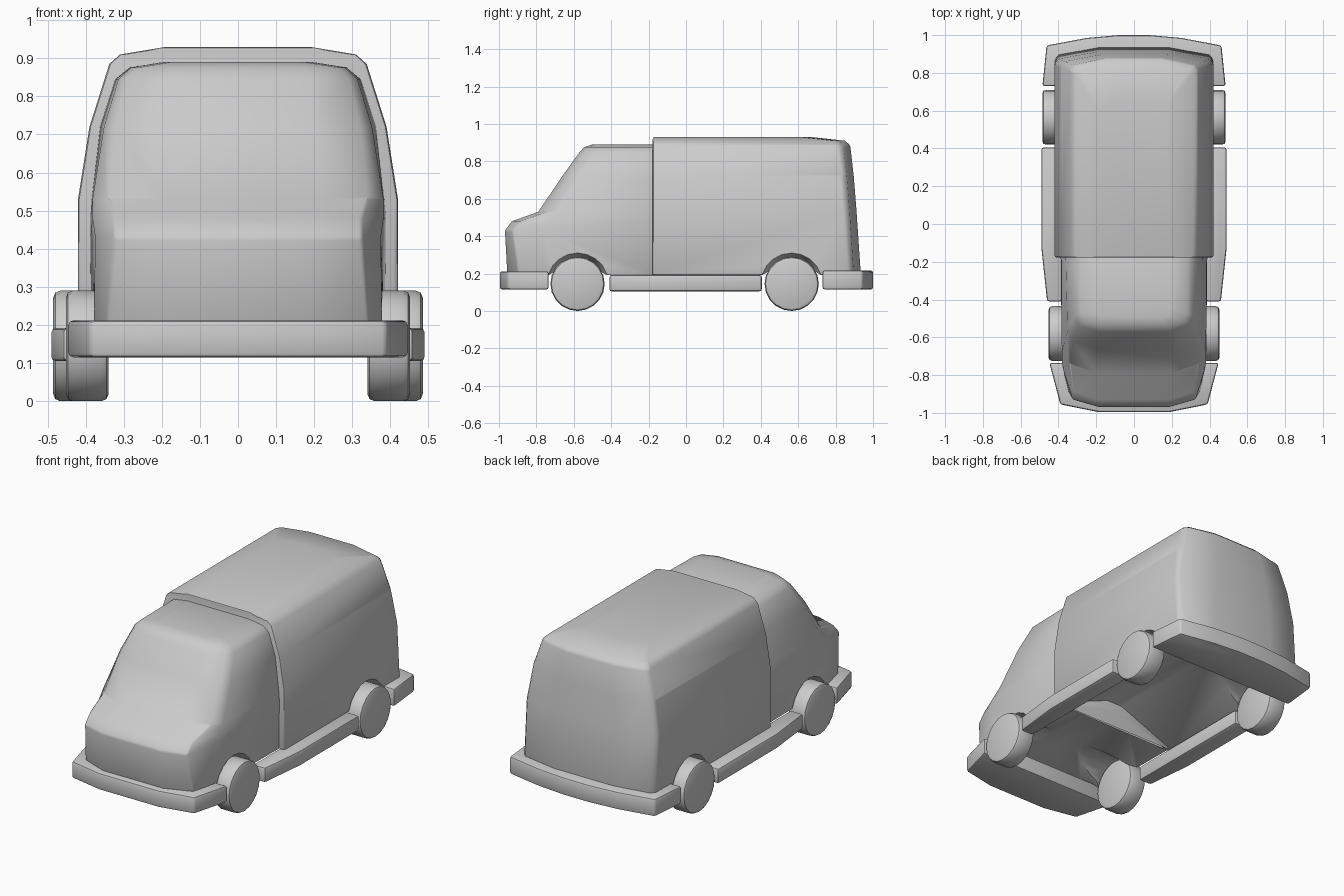
import bpy, bmesh, math

if "Cube" in bpy.data.objects:
    bpy.data.objects.remove(bpy.data.objects["Cube"])


def finish(ob, bevel, cutters=(), angle=40):
    """Bevel, cut, apply and smooth an object."""
    bpy.ops.object.select_all(action='DESELECT')
    bpy.context.view_layer.objects.active = ob
    ob.select_set(True)
    m = ob.modifiers.new("bevel", 'BEVEL')
    m.width, m.segments, m.limit_method = bevel, 2, 'ANGLE'
    m.angle_limit = math.radians(40)
    bpy.ops.object.modifier_apply(modifier=m.name)
    for c in cutters:
        m = ob.modifiers.new("arch", 'BOOLEAN')
        m.operation, m.solver, m.object = 'DIFFERENCE', 'EXACT', c
        bpy.ops.object.modifier_apply(modifier=m.name)
    bpy.ops.object.shade_smooth_by_angle(angle=math.radians(angle))


def loft(name, rings):
    """Skin a stack of (z, outline) slices and cap both ends."""
    bm = bmesh.new()
    loops = [[bm.verts.new((x, y, z)) for x, y in pts] for z, pts in rings]
    n = len(loops[0])
    for a, b in zip(loops, loops[1:]):
        for i in range(n):
            j = (i + 1) % n
            bm.faces.new((a[i], a[j], b[j], b[i]))
    bm.faces.new(loops[0])
    bm.faces.new(loops[-1])
    bmesh.ops.recalc_face_normals(bm, faces=bm.faces)
    me = bpy.data.meshes.new(name)
    bm.to_mesh(me)
    bm.free()
    ob = bpy.data.objects.new(name, me)
    bpy.context.collection.objects.link(ob)
    return ob


def both(half):
    """Mirror a half outline across x = 0."""
    return half + [(-x, y) for x, y in reversed(half)]


def round_part(name, s, x0, x1, y, r0, r1):
    """Wheel-shaped cone or cylinder from x0 (radius r0) out to x1 (radius r1)."""
    bpy.ops.mesh.primitive_cone_add(
        vertices=20, radius1=r0, radius2=r1, depth=x1 - x0,
        location=(s * (x0 + x1) / 2, y, 0.145), rotation=(0, s * math.pi / 2, 0))
    ob = bpy.context.object
    ob.name = name
    return ob


# Wheels and flared wheel arch cutters, joined by a channel across the floor
front_arches, rear_arches = [], []
for end, y, xi, xo, wall, arches in (
        ("front", -0.58, 0.34, 0.452, 0.38, front_arches),
        ("rear", 0.565, 0.37, 0.485, 0.42, rear_arches)):
    arches.append(round_part("axle_cutter", 1, -0.41, 0.41, y, 0.141, 0.141))
    for side, s in (("right", 1), ("left", -1)):
        w = round_part(f"{end}_{side}_wheel", s, xi, xo, y, 0.145, 0.145)
        finish(w, 0.018)
        arches.append(round_part("arch_cutter", s, wall - 0.06, wall + 0.06, y, 0.14, 0.19))

# Cab: horizontal slices, front centre / corner / side front / side back
cab_slices = [
    # z, front y, front x, corner x, corner y, side x, side y, back x
    (0.19, -0.955, 0.19, 0.345, -0.895, 0.378, -0.76, 0.385),
    (0.43, -0.968, 0.19, 0.325, -0.930, 0.375, -0.77, 0.388),
    (0.48, -0.930, 0.19, 0.325, -0.885, 0.382, -0.72, 0.388),
    (0.53, -0.790, 0.20, 0.340, -0.740, 0.382, -0.68, 0.384),
    (0.72, -0.662, 0.195, 0.322, -0.622, 0.352, -0.565, 0.362),
    (0.845, -0.572, 0.19, 0.292, -0.535, 0.314, -0.485, 0.322),
    (0.876, -0.545, 0.18, 0.26, -0.515, 0.28, -0.47, 0.285),
    (0.89, -0.500, 0.15, 0.175, -0.485, 0.19, -0.45, 0.195),
]
cab_floor = (0.29, both([(0.05, -0.66), (0.08, -0.64), (0.1, -0.6), (0.1, -0.165)]))
cab = loft("cab", [cab_floor] + [
    (z, both([(fx, fy), (cx, cy), (sx, sy), (bx, -0.165)]))
    for z, fy, fx, cx, cy, sx, sy, bx in cab_slices])
finish(cab, 0.008, front_arches)

# Cargo body: slices of half width and rear position, with a raised floor
body_slices = [(0.19, 0.42, 0.935), (0.53, 0.42, 0.912), (0.72, 0.39, 0.897),
               (0.885, 0.338, 0.878), (0.910, 0.31, 0.850), (0.93, 0.19, 0.67)]
floor = (0.34, both([(0.05, -0.178), (0.05, 0.6), (0.045, 0.62), (0.03, 0.64)]))
body = loft("cargo_body", [floor] + [
    (z, both([(w, -0.178), (w, y - 0.062), (w - 0.022, y - 0.037), (w * 0.45, y)]))
    for z, w, y in body_slices])
finish(body, 0.01, rear_arches)

for c in front_arches + rear_arches:
    bpy.data.objects.remove(c, do_unlink=True)

# Bumpers
front = loft("front_bumper", [(z, both([(0.19, -0.995), (0.39, -0.955), (0.448, -0.735)]))
                              for z in (0.115, 0.212)])
rear = loft("rear_bumper", [(z, both([(0.485, 0.73), (0.463, 0.945), (0.25, 0.985), (0.08, 1.0)]))
                            for z in (0.115, 0.217)])
for ob in (front, rear):
    finish(ob, 0.012)

# Side sills
for side, s in (("right", 1), ("left", -1)):
    pts = [(0.38, -0.41), (0.46, -0.41), (0.49, -0.13), (0.49, 0.405), (0.38, 0.405)]
    sill = loft(f"{side}_sill", [(z, [(s * x, y) for x, y in pts]) for z in (0.105, 0.192)])
    finish(sill, 0.012)
